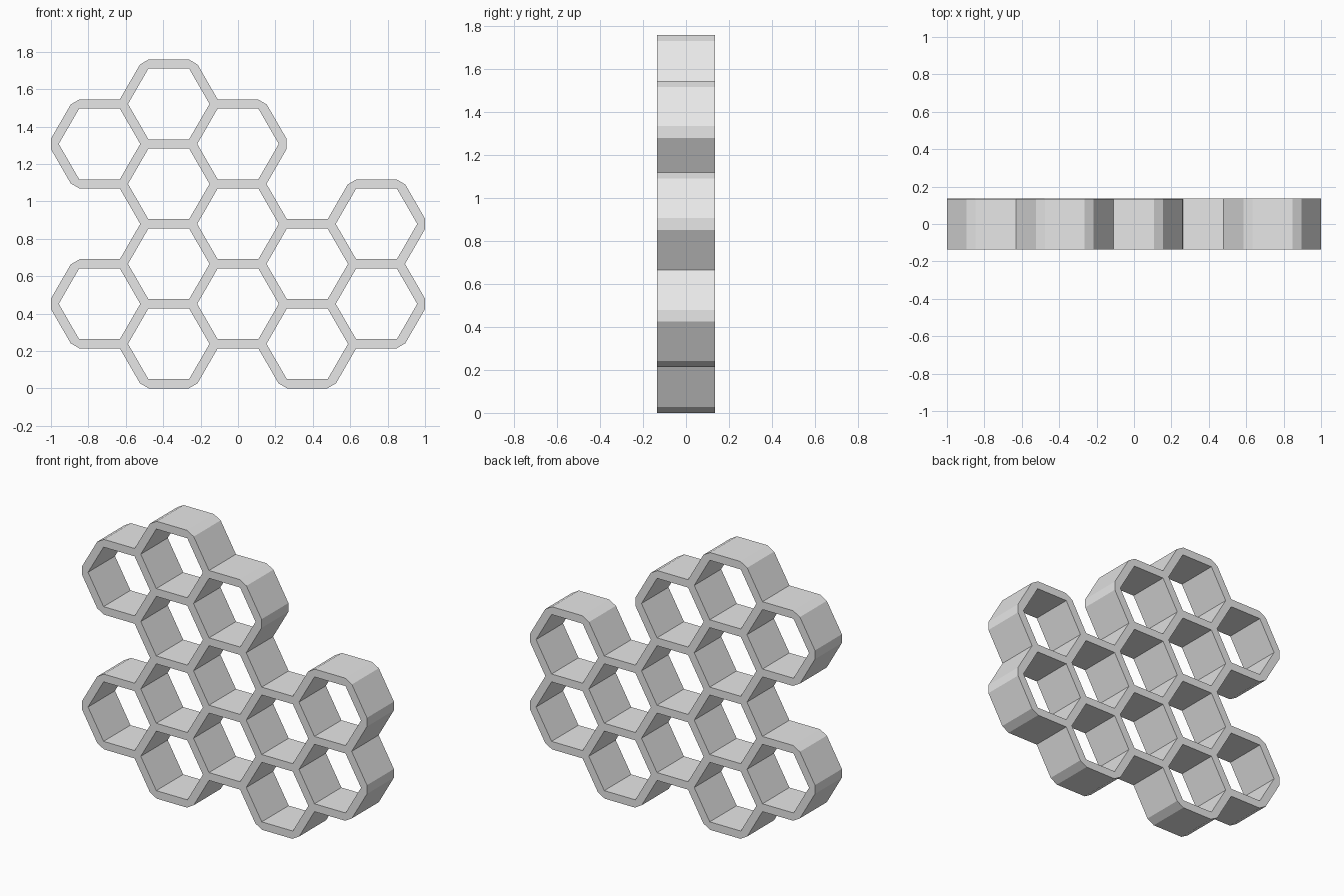
import bpy
import math
from mathutils import Vector

if "Cube" in bpy.data.objects:
    bpy.data.objects.remove(bpy.data.objects["Cube"])

PITCH = 0.4275                 # flat-to-flat distance between cell centre lines
SIDE = PITCH / math.sqrt(3)    # hexagon side
WALL = 0.05                    # wall thickness
BEVEL = 0.016                  # how far the outer corners are cut back
DEPTH = 0.27

# Cells per column, in half-pitch steps of height
COLUMNS = {-2: (2, 6), -1: (1, 3, 5, 7), 0: (2, 4, 6), 1: (1, 3), 2: (2, 4)}
HEX = [(2, 0), (1, 1), (-1, 1), (-2, 0), (-1, -1), (1, -1)]
cells = [(3 * c, k) for c, ks in COLUMNS.items() for k in ks]


def place(p):
    """Lattice point to front-view coordinates."""
    return Vector((p[0] * SIDE / 2, p[1] * PITCH / 2 + WALL / 2))


def outline():
    """Walk the border of the cell group, push it outward, cut convex corners."""
    edges = set()
    for cx, cz in cells:
        ring = [(cx + x, cz + z) for x, z in HEX]
        edges.update(zip(ring, ring[1:] + ring[:1]))
    following = {a: b for a, b in edges if (b, a) not in edges}
    loop = [min(following)]
    while following[loop[-1]] != loop[0]:
        loop.append(following[loop[-1]])
    pts = [place(p) for p in loop]
    result = []
    for i, p in enumerate(pts):
        d1 = (p - pts[i - 1]).normalized()
        d2 = (pts[(i + 1) % len(pts)] - p).normalized()
        out = Vector((d1.y + d2.y, -d1.x - d2.x)).normalized()
        tip = p + out * (WALL / 2) / math.cos(math.radians(30))
        if d1.x * d2.y - d1.y * d2.x > 0:
            along = Vector((-out.y, out.x)) * BEVEL * math.sqrt(3)
            result += [tip - out * BEVEL - along, tip - out * BEVEL + along]
        else:
            result.append(tip)
    return result


def add_loop(curve, points):
    spline = curve.splines.new('POLY')
    spline.points.add(len(points) - 1)
    for sp, p in zip(spline.points, points):
        sp.co = (p.x, p.y, 0, 1)
    spline.use_cyclic_u = True
    spline.use_smooth = False


# Honeycomb shelf: filled outline with a hexagonal hole per cell
curve = bpy.data.curves.new("honeycomb_shelf", 'CURVE')
curve.dimensions = '2D'
curve.fill_mode = 'BOTH'
curve.extrude = DEPTH / 2
add_loop(curve, outline())
shrink = (PITCH - WALL) / PITCH
for cx, cz in cells:
    centre = place((cx, cz))
    add_loop(curve, [centre + (place((cx + x, cz + z)) - centre) * shrink
                     for x, z in HEX])

grey = bpy.data.materials.new("light_grey")
grey.diffuse_color = (0.8, 0.8, 0.8, 1)
grey.use_nodes = True
grey.node_tree.nodes["Principled BSDF"].inputs["Base Color"].default_value = grey.diffuse_color
curve.materials.append(grey)

shelf = bpy.data.objects.new("honeycomb_shelf", curve)
shelf.rotation_euler.x = math.pi / 2
bpy.context.collection.objects.link(shelf)
bpy.context.view_layer.objects.active = shelf
shelf.select_set(True)
bpy.ops.object.convert(target='MESH')
bpy.ops.object.shade_flat()
